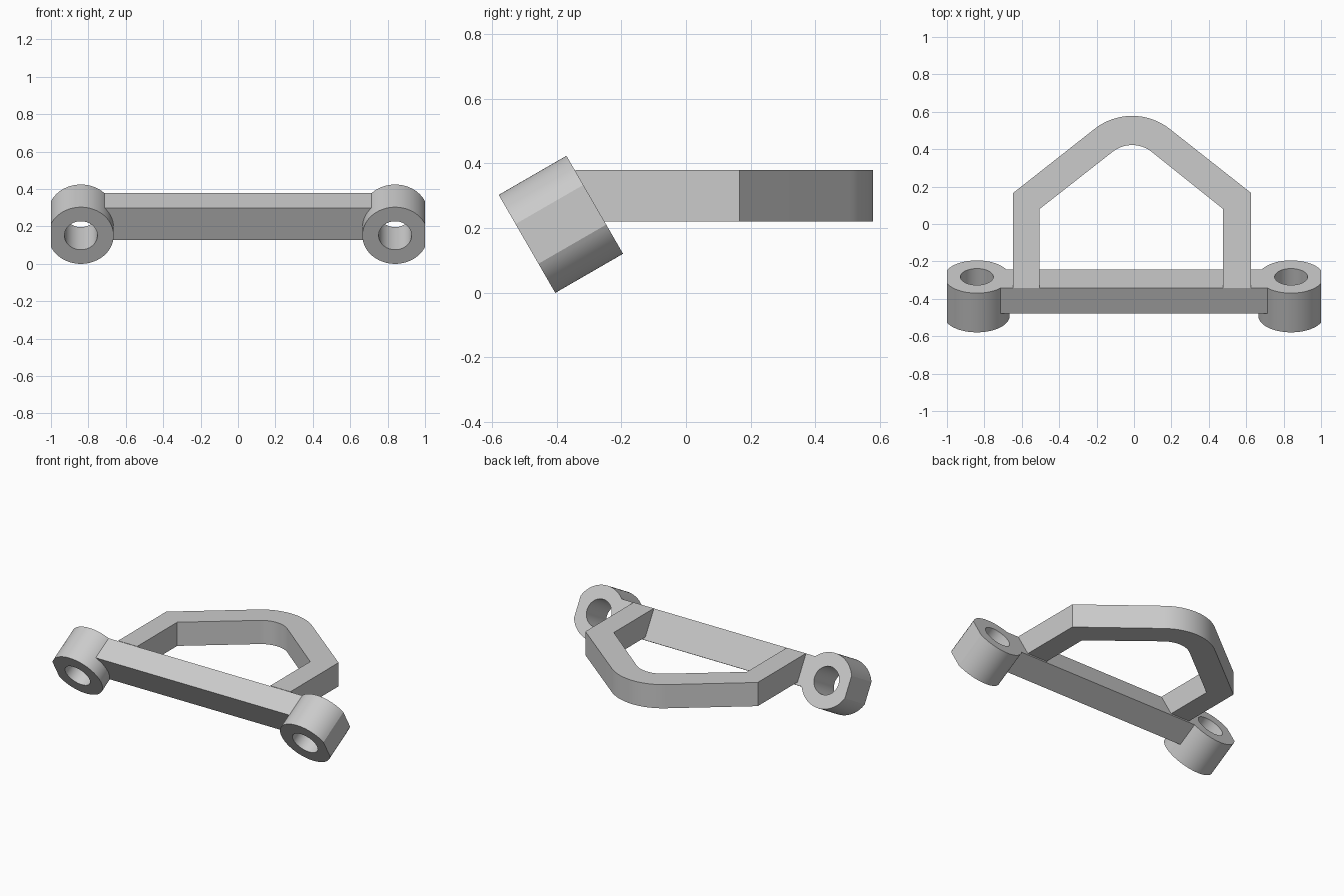
import bpy, bmesh
from math import radians, pi, sin, cos, acos
from mathutils import Matrix, Vector

cube = bpy.data.objects.get("Cube")
if cube:
    bpy.data.objects.remove(cube, do_unlink=True)

grey = bpy.data.materials.new("light grey")
grey.use_nodes = True
colour = (0.6, 0.6, 0.6, 1)
grey.diffuse_color = colour
grey.node_tree.nodes["Principled BSDF"].inputs["Base Color"].default_value = colour


def add_part(name, bm, matrix):
    bmesh.ops.transform(bm, matrix=matrix, verts=bm.verts)
    bmesh.ops.recalc_face_normals(bm, faces=bm.faces)
    mesh = bpy.data.meshes.new(name)
    bm.to_mesh(mesh)
    bm.free()
    mesh.materials.append(grey)
    obj = bpy.data.objects.new(name, mesh)
    bpy.context.collection.objects.link(obj)
    bpy.ops.object.select_all(action='DESELECT')
    obj.select_set(True)
    bpy.context.view_layer.objects.active = obj
    bpy.ops.object.shade_smooth_by_angle(angle=radians(20))
    return obj


def loft(loops):
    """Join closed loops of points in order, the last one back to the first."""
    bm = bmesh.new()
    rings = [[bm.verts.new(p) for p in loop] for loop in loops]
    n = len(rings[0])
    for a, b in zip(rings, rings[1:] + rings[:1]):
        for i in range(n):
            j = (i + 1) % n
            bm.faces.new((a[i], a[j], b[j], b[i]))
    return bm


# Tilted frame shared by the bar and its end eyes
tilt = Matrix.Translation((0, -0.387, 0.2115)) @ Matrix.Rotation(radians(120), 4, 'X')

# End eyes: bored barrels with a flat on the outer side
RADIUS, BORE, HALF, FLAT, SEG = 0.175, 0.088, 0.121, 0.16, 72
start = acos(FLAT / RADIUS)
for name, side in (("left_eye", 1), ("right_eye", -1)):
    outer = [start + (2 * pi - 2 * start) * i / (SEG - 1) for i in range(SEG)]
    inner = [2 * pi * (i + 0.5) / SEG for i in range(SEG)]

    def loop(angles, r, z):
        return [(side * (0.84 + r * cos(t)), r * sin(t), z) for t in angles]

    add_part(name, loft([loop(outer, RADIUS, -HALF), loop(outer, RADIUS, HALF),
                         loop(inner, BORE, HALF), loop(inner, BORE, -HALF)]), tilt)

# Cross bar, flush with the back of the eyes
bm = bmesh.new()
bmesh.ops.create_cube(bm, size=1)
shape = Matrix.Translation((0, 0.0225, -0.0425)) @ Matrix.Diagonal((1.45, 0.199, 0.157, 1))
add_part("cross_bar", bm, tilt @ shape)

# Hoop: two legs, slanted shoulders and a rounded crown
MID, CROWN_Y, SLOPE = -0.01, 0.253, radians(38.5)


def hoop_side(left, right, shoulder, r):
    arc = [SLOPE * (i / 12 - 1) for i in range(25)]
    crown = [(MID + r * sin(t), CROWN_Y + r * cos(t)) for t in arc]
    return [(left, -0.342), (left, shoulder)] + crown + [(right, shoulder), (right, -0.342)]


outer = hoop_side(-0.646, 0.626, 0.166, 0.325)
inner = hoop_side(-0.505, 0.477, 0.08, 0.169)
bm = bmesh.new()
o = [bm.verts.new((x, y, 0.221)) for x, y in outer]
i = [bm.verts.new((x, y, 0.221)) for x, y in inner]
faces = [bm.faces.new((o[k], o[k + 1], i[k + 1], i[k])) for k in range(len(o) - 1)]
grown = bmesh.ops.extrude_face_region(bm, geom=faces, use_keep_orig=True)
top = [v for v in grown["geom"] if isinstance(v, bmesh.types.BMVert)]
bmesh.ops.translate(bm, verts=top, vec=Vector((0, 0, 0.158)))
add_part("hoop", bm, Matrix.Identity(4))
